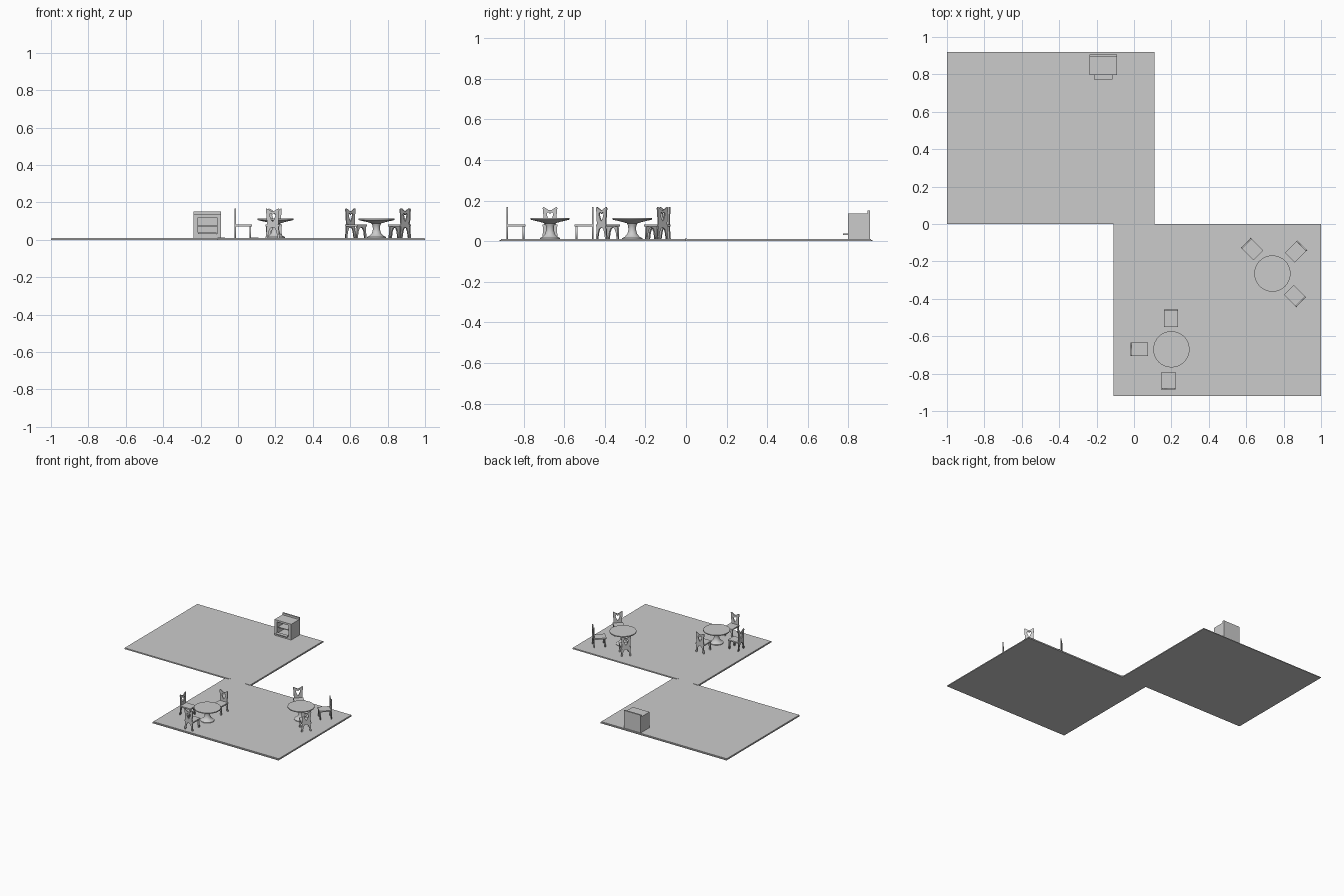
import bpy, bmesh, math
from mathutils import Matrix, Vector

if "Cube" in bpy.data.objects:
    bpy.data.objects.remove(bpy.data.objects["Cube"])

grey = bpy.data.materials.new("plain grey")
grey.diffuse_color = (0.6, 0.6, 0.6, 1)
grey.use_nodes = True
grey.node_tree.nodes["Principled BSDF"].inputs["Base Color"].default_value = grey.diffuse_color
FLOOR = 0.01


def add_mesh(name, bm):
    me = bpy.data.meshes.new(name)
    bmesh.ops.recalc_face_normals(bm, faces=bm.faces)
    bm.to_mesh(me)
    bm.free()
    me.materials.append(grey)
    ob = bpy.data.objects.new(name, me)
    bpy.context.collection.objects.link(ob)
    return ob


def box(name, x0, x1, y0, y1, z0, z1):
    bm = bmesh.new()
    bmesh.ops.create_cube(bm, size=1)
    for v in bm.verts:
        v.co = Vector(((x0 + x1) / 2 + v.co.x * (x1 - x0),
                       (y0 + y1) / 2 + v.co.y * (y1 - y0),
                       (z0 + z1) / 2 + v.co.z * (z1 - z0)))
    return add_mesh(name, bm)


def board(name, loops, y, thick):
    """Upright board in the xz plane; the first loop is the outline, others are holes."""
    cu = bpy.data.curves.new(name, 'CURVE')
    cu.dimensions = '2D'
    cu.fill_mode = 'BOTH'
    cu.extrude = thick / 2
    for pts in loops:
        sp = cu.splines.new('POLY')
        sp.points.add(len(pts) - 1)
        for p, (u, z) in zip(sp.points, pts):
            p.co = (u, z, 0, 1)
        sp.use_cyclic_u = True
    tmp = bpy.data.objects.new(name, cu)
    bpy.context.collection.objects.link(tmp)
    bpy.context.view_layer.update()
    me = bpy.data.meshes.new_from_object(
        tmp.evaluated_get(bpy.context.evaluated_depsgraph_get()))
    bpy.data.objects.remove(tmp)
    me.transform(Matrix.Translation((0, y, 0)) @ Matrix.Rotation(math.pi / 2, 4, 'X'))
    bm = bmesh.new()
    bm.from_mesh(me)
    bmesh.ops.remove_doubles(bm, verts=bm.verts, dist=1e-5)
    return add_mesh(name, bm)


def mirrored(half):
    """Close a half outline with its mirror image across x = 0."""
    return half + [(-u, z) for u, z in reversed(half) if u > 0]


def lathe(name, profile, x, y, sides=32):
    bm = bmesh.new()
    rings = [[bm.verts.new((x + r * math.cos(2 * math.pi * i / sides),
                            y + r * math.sin(2 * math.pi * i / sides), z))
              for i in range(sides)] for r, z in profile]
    for a, b in zip(rings, rings[1:]):
        for i in range(sides):
            j = (i + 1) % sides
            bm.faces.new((a[i], a[j], b[j], b[i]))
    bm.faces.new(rings[0])
    bm.faces.new(rings[-1])
    ob = add_mesh(name, bm)
    bpy.ops.object.select_all(action='DESELECT')
    bpy.context.view_layer.objects.active = ob
    ob.select_set(True)
    bpy.ops.object.shade_smooth_by_angle(angle=math.radians(35))


# Two offset room floors, each a base with a slightly inset floor
for name, x0, x1, y0, y1 in (("back_room", -1, 0.11, 0, 0.92),
                             ("front_room", -0.11, 1, -0.92, 0)):
    box(name + "_base", x0, x1, y0, y1, 0, 0.006)
    box(name + "_floor", x0 + 0.003, x1 - 0.003, y0 + 0.008 * (y0 < 0),
        y1 - 0.008 * (y1 > 0), 0.005, FLOOR)

# Door threshold ends between the rooms
for s in (-1, 1):
    box("door_jamb", min(s * 0.07, s * 0.11), max(s * 0.07, s * 0.11),
        -0.006, 0.006, 0, 0.013)

# Pedestal tables
table = [(0.050, FLOOR), (0.050, 0.015), (0.036, 0.022), (0.024, 0.036),
         (0.019, 0.055), (0.020, 0.075), (0.026, 0.088), (0.050, 0.095),
         (0.080, 0.102), (0.097, 0.106), (0.097, 0.113)]
for x, y in ((0.20, -0.67), (0.74, -0.265)):
    lathe("pedestal_table", table, x, y)

# Chairs: facing -y locally, back board at +y
back = mirrored([(0, 0.152), (0.010, 0.155), (0.022, 0.163), (0.033, 0.168),
                 (0.036, 0.162), (0.032, 0.12), (0.030, 0.08), (0.037, FLOOR),
                 (0.027, FLOOR), (0.020, 0.045), (0.012, 0.062), (0, 0.067)])
heart = mirrored([(0, 0.133), (0.006, 0.141), (0.012, 0.142), (0.016, 0.135),
                  (0.013, 0.122), (0.007, 0.108), (0, 0.098)])
legs = mirrored([(0, 0.075), (0.034, 0.075), (0.037, FLOOR), (0.028, FLOOR),
                 (0.022, 0.045), (0.013, 0.062), (0, 0.067)])


def chair(x, y, turn):
    parts = [board("chair_back", [back, heart], 0.043, 0.007),
             board("chair_front_legs", [legs], -0.037, 0.009),
             box("chair_seat", -0.037, 0.037, -0.047, 0.045, 0.071, 0.081)]
    m = Matrix.Translation((x, y, 0)) @ Matrix.Rotation(math.radians(turn), 4, 'Z')
    for p in parts:
        p.data.transform(m)


for c in ((0.028, -0.67, 90), (0.198, -0.503, 0), (0.185, -0.838, 180),
          (0.631, -0.134, 45), (0.866, -0.147, -45), (0.861, -0.385, -135)):
    chair(*c)

# Oven: open-fronted cabinet with shelf, lowered door and back ledge
X0, X1, Y0, Y1, T = -0.237, -0.09, 0.797, 0.907, 0.135
box("oven_left_side", X0, X0 + 0.022, Y0, Y1, FLOOR, T)
box("oven_right_side", X1 - 0.022, X1, Y0, Y1, FLOOR, T)
box("oven_bottom", X0 + 0.022, X1 - 0.022, Y0, Y1, FLOOR, 0.030)
box("oven_top", X0 + 0.022, X1 - 0.022, Y0, Y1, 0.120, T)
box("oven_back", X0 + 0.022, X1 - 0.022, Y1 - 0.01, Y1, 0.030, 0.120)
box("oven_shelf", X0 + 0.022, X1 - 0.022, Y0 + 0.012, Y1 - 0.01, 0.072, 0.077)
box("oven_door", X0 + 0.024, X1 - 0.024, 0.773, Y0 + 0.005, 0.031, 0.038)
box("oven_back_ledge", X0, X1, Y1 - 0.012, Y1, T, 0.150)
